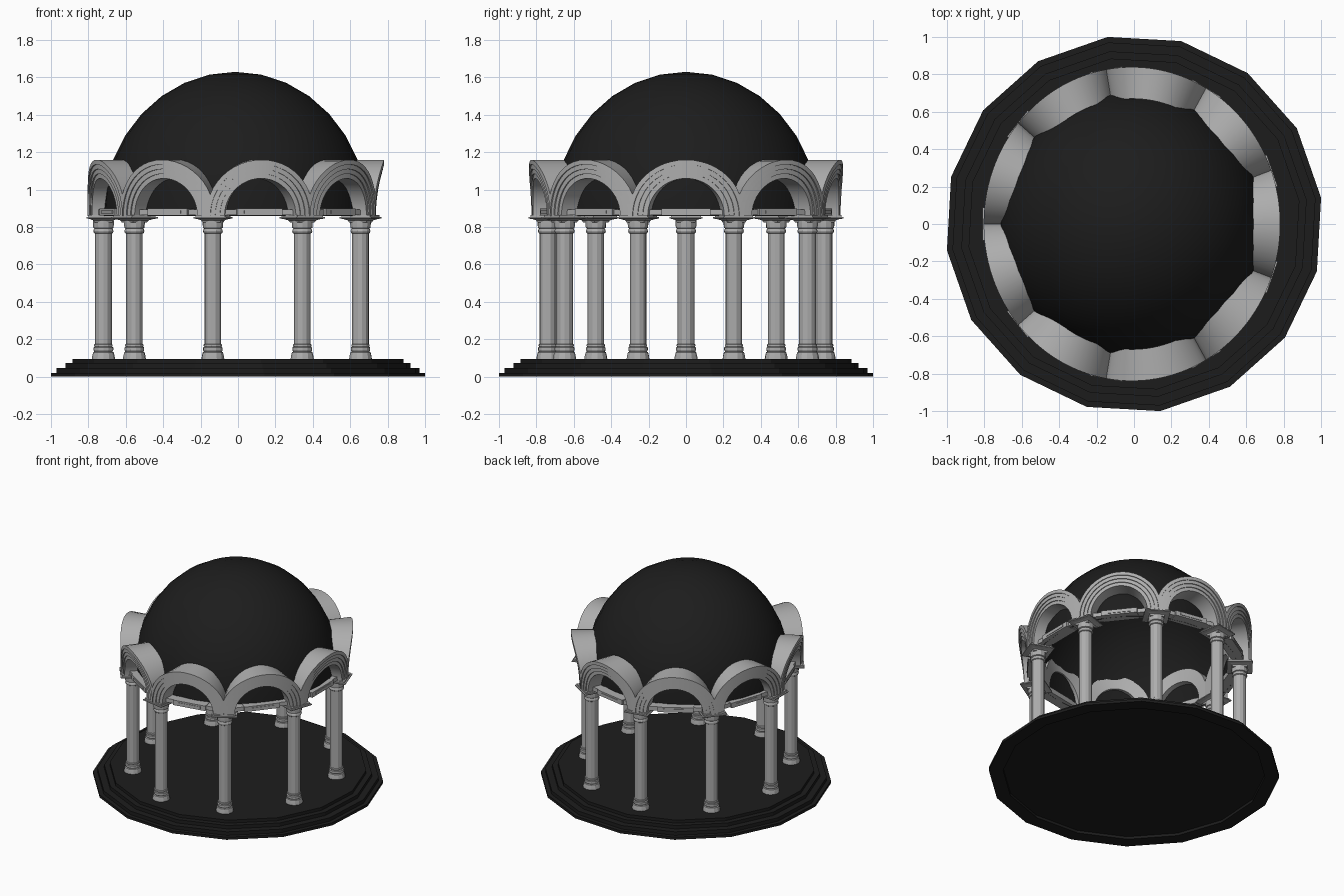
import bpy, bmesh, math
from mathutils import Vector

if "Cube" in bpy.data.objects:
    bpy.data.objects.remove(bpy.data.objects["Cube"])

CX, SX = -0.011, 0.945      # ring centre and slight squash of the colonnade in x
N, R = 9, 0.75              # bays and column ring radius
STEP = 2 * math.pi / N

dark = bpy.data.materials.new("dark_stone")
dark.diffuse_color = (0.012, 0.012, 0.012, 1)
dark.use_nodes = True
dark.node_tree.nodes["Principled BSDF"].inputs["Base Color"].default_value = dark.diffuse_color
grey = bpy.data.materials.new("grey_stone")
grey.diffuse_color = (0.42, 0.42, 0.42, 1)
grey.use_nodes = True
grey.node_tree.nodes["Principled BSDF"].inputs["Base Color"].default_value = grey.diffuse_color


def ring_pos(r, a, z):
    return Vector((CX + SX * r * math.cos(a), r * math.sin(a), z))


def make(name, mesh, mat, smooth=None):
    ob = bpy.data.objects.new(name, mesh)
    bpy.context.collection.objects.link(ob)
    if not mesh.materials:
        mesh.materials.append(mat)
    if smooth is not None:
        bpy.ops.object.select_all(action='DESELECT')
        ob.select_set(True)
        bpy.context.view_layer.objects.active = ob
        bpy.ops.object.shade_smooth_by_angle(angle=math.radians(smooth))
    return ob


def loft(bm, rings):
    """Skin a list of closed rings of points and cap both ends."""
    vs = [[bm.verts.new(p) for p in ring] for ring in rings]
    n = len(vs[0])
    for a, b in zip(vs, vs[1:]):
        for i in range(n):
            j = (i + 1) % n
            bm.faces.new((a[i], a[j], b[j], b[i]))
    bm.faces.new(vs[0][::-1])
    bm.faces.new(vs[-1])


def circle(r, z, n, off=0.0):
    return [(r * math.cos(off + 2 * math.pi * i / n),
             r * math.sin(off + 2 * math.pi * i / n), z) for i in range(n)]


def finish(bm, name):
    bmesh.ops.recalc_face_normals(bm, faces=bm.faces)
    me = bpy.data.meshes.new(name)
    bm.to_mesh(me)
    bm.free()
    return me


# stepped 16-sided platform with a shallow recess underneath
bm = bmesh.new()
prof = [(0.91, 0.02), (0.91, 0), (1.01, 0), (1.01, 0.02), (0.98, 0.02), (0.98, 0.047),
        (0.932, 0.047), (0.932, 0.073), (0.893, 0.073), (0.893, 0.096)]
loft(bm, [circle(r, z, 16, math.radians(8)) for r, z in prof])
make("platform", finish(bm, "platform"), dark)

# open half-ellipsoid dome
bm = bmesh.new()
bmesh.ops.create_uvsphere(bm, u_segments=32, v_segments=16, radius=1)
bmesh.ops.delete(bm, geom=[v for v in bm.verts if v.co.z < -0.01], context='VERTS')
for v in bm.verts:
    v.co = Vector((v.co.x * 0.71 - 0.014, v.co.y * 0.71, v.co.z * 0.77 + 0.86))
make("dome", finish(bm, "dome"), dark, 40)

# column: turned base, shaft and neck, with a square capital
bm = bmesh.new()
turned = [(0.062, 0.095), (0.06, 0.11), (0.055, 0.13), (0.049, 0.134), (0.053, 0.142),
          (0.053, 0.156), (0.047, 0.16), (0.05, 0.165), (0.05, 0.172), (0.045, 0.175),
          (0.045, 0.765), (0.051, 0.769), (0.054, 0.778), (0.051, 0.788), (0.047, 0.792),
          (0.054, 0.796), (0.056, 0.815), (0.056, 0.835)]
loft(bm, [circle(r, z, 12) for r, z in turned])
cap = [(0.048, 0.825), (0.054, 0.836), (0.072, 0.843), (0.089, 0.846), (0.089, 0.853),
       (0.08, 0.854), (0.08, 0.864)]
loft(bm, [circle(h * math.sqrt(2), z, 4, math.pi / 4) for h, z in cap])
column = finish(bm, "column")

# beam with a raised centre panel and inner fillet (local x points outward)
span = 2 * R * math.sin(STEP / 2) - 0.06
bm = bmesh.new()
for ln, x0, x1, z0, z1 in ((span, -0.03, 0.05, 0.865, 0.895),
                           (0.26, -0.03, 0.065, 0.861, 0.899),
                           (0.18, -0.02, 0.069, 0.872, 0.888)):
    loft(bm, [[(x, y, z) for x, y in ((x0, -ln / 2), (x1, -ln / 2),
                                      (x1, ln / 2), (x0, ln / 2))]
              for z in (z0, z1)])
beam = finish(bm, "beam")

# arch cross-section: (radius in arch plane, distance from ring centre), stepped face
section = [(0.20, 0.67), (0.20, 0.818), (0.225, 0.818), (0.225, 0.825), (0.25, 0.825),
           (0.25, 0.832), (0.275, 0.832), (0.275, 0.839), (0.30, 0.839), (0.30, 0.67)]
SEG = 24

for k in range(N):
    a = math.pi + k * STEP
    col = make(f"column_{k + 1}", column, grey, 25 if k == 0 else None)
    col.location = ring_pos(R, a, 0)
    # tangent of the squashed ring
    col.rotation_euler.z = math.atan2(SX * math.sin(a), math.cos(a))

    # beam between this column and the next
    p, q = ring_pos(R, a, 0), ring_pos(R, a + STEP, 0)
    b = make(f"beam_{k + 1}", beam, grey)
    b.location = (p + q) / 2
    d = q - p
    b.rotation_euler.z = math.atan2(d.y, d.x) - math.pi / 2
    b.scale.y = d.length / (2 * R * math.sin(STEP / 2))

    # arch curved in plan, cut where it meets its neighbours
    mid = a + STEP / 2
    bm = bmesh.new()
    rings = []
    for i in range(SEG + 1):
        t = math.pi * i / SEG
        ring = []
        for rho, r in section:
            off = max(-STEP / 2, min(STEP / 2, rho * math.cos(t) / 0.79))
            ring.append(ring_pos(r, mid + off, 0.86 + rho * math.sin(t)))
        rings.append(ring)
    loft(bm, rings)
    make(f"arch_{k + 1}", finish(bm, "arch"), grey, 30)
